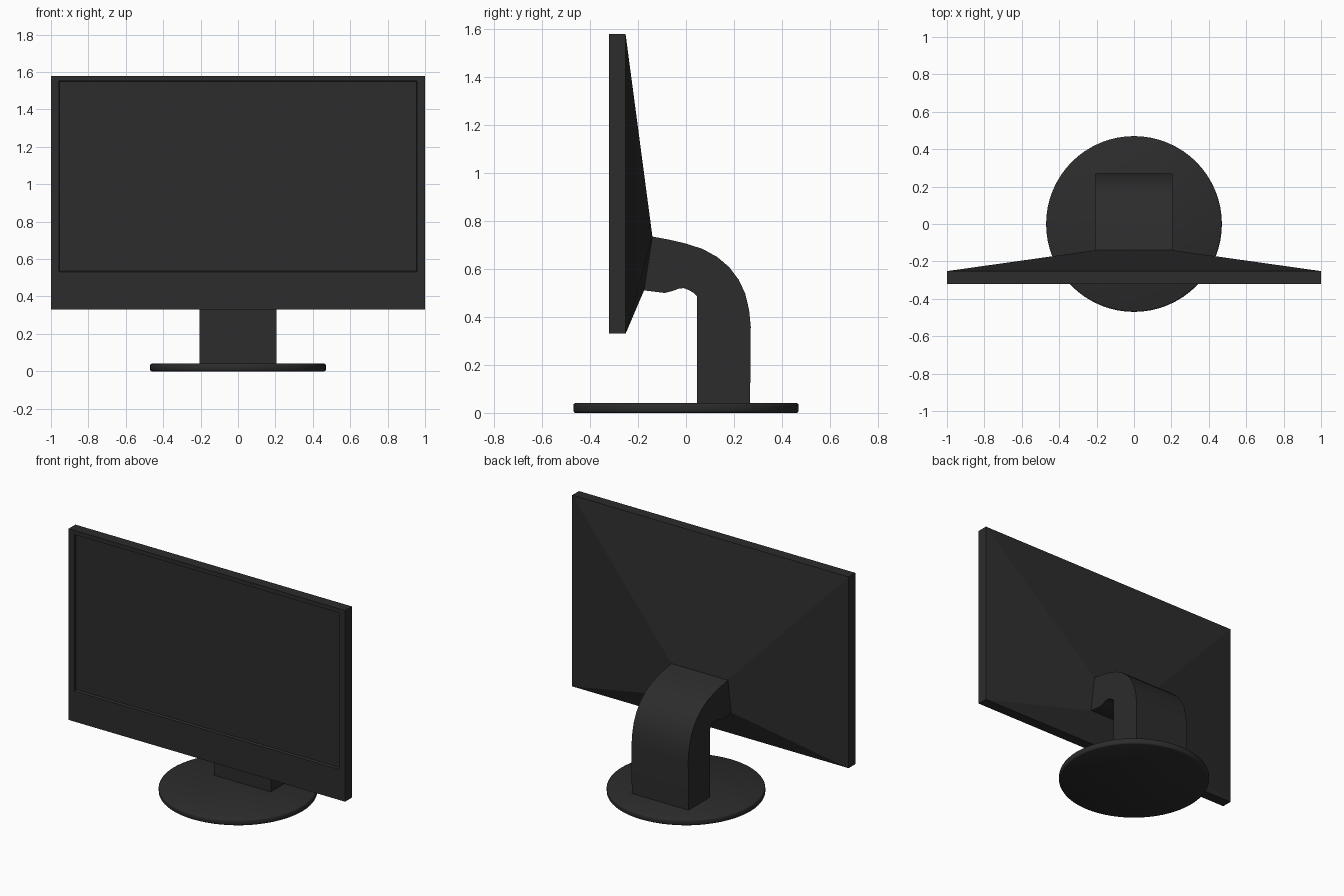
import bpy, bmesh, math

if "Cube" in bpy.data.objects:
    bpy.data.objects.remove(bpy.data.objects["Cube"])

dark = bpy.data.materials.new("dark_plastic")
dark.diffuse_color = (0.025, 0.025, 0.025, 1)
dark.use_nodes = True
dark.node_tree.nodes["Principled BSDF"].inputs["Base Color"].default_value = dark.diffuse_color


def finish(name, bm, angle=30):
    bmesh.ops.recalc_face_normals(bm, faces=bm.faces)
    mesh = bpy.data.meshes.new(name)
    bm.to_mesh(mesh)
    bm.free()
    ob = bpy.data.objects.new(name, mesh)
    bpy.context.collection.objects.link(ob)
    mesh.materials.append(dark)
    bpy.ops.object.select_all(action='DESELECT')
    bpy.context.view_layer.objects.active = ob
    ob.select_set(True)
    bpy.ops.object.shade_smooth_by_angle(angle=math.radians(angle))
    return ob


def loft(name, rings, angle=30):
    """Join matching point rings with quads and cap both ends."""
    bm = bmesh.new()
    loops = [[bm.verts.new(p) for p in ring] for ring in rings]
    for a, b in zip(loops, loops[1:]):
        for i in range(len(a)):
            j = (i + 1) % len(a)
            bm.faces.new((a[i], a[j], b[j], b[i]))
    bm.faces.new(loops[0])
    bm.faces.new(loops[-1])
    return finish(name, bm, angle)


def rect(hw, z0, z1, y0, y1):
    """Upright rectangle; y0 at its bottom edge, y1 at its top edge."""
    return [(-hw, y0, z0), (hw, y0, z0), (hw, y1, z1), (-hw, y1, z1)]


# Screen housing: recessed panel, bezel, rim and tapered back
loft("screen_housing", [
    rect(0.955, 0.535, 1.55, -0.308, -0.308),
    rect(0.957, 0.53, 1.553, -0.322, -0.322),
    rect(1.0, 0.33, 1.58, -0.322, -0.322),
    rect(1.0, 0.33, 1.58, -0.252, -0.252),
    rect(0.205, 0.51, 0.735, -0.175, -0.14),
], angle=5)

# Curved stand arm: pairs of outer and inner profile points (y, z)
outer = [(-0.15, 0.737), (-0.07, 0.722), (0.0, 0.706), (0.07, 0.683), (0.13, 0.65),
         (0.18, 0.608), (0.22, 0.555), (0.247, 0.497), (0.263, 0.43), (0.27, 0.36), (0.267, 0.03)]
inner = [(-0.185, 0.512), (-0.09, 0.5), (-0.06, 0.507), (-0.03, 0.518), (-0.01, 0.52),
         (0.01, 0.513), (0.032, 0.5), (0.045, 0.488), (0.046, 0.43), (0.046, 0.36), (0.046, 0.03)]
loft("stand_arm", [[(-0.205, *o), (0.205, *o), (0.205, *i), (-0.205, *i)]
                   for o, i in zip(outer, inner)])

# Round base with softened rims
r, n = 0.47, 64
loft("stand_base", [[(rr * math.cos(2 * math.pi * k / n), rr * math.sin(2 * math.pi * k / n), z)
                     for k in range(n)]
                    for rr, z in [(r - 0.009, 0), (r - 0.003, 0.003), (r, 0.009),
                                  (r, 0.032), (r - 0.003, 0.038), (r - 0.009, 0.041)]], angle=40)
